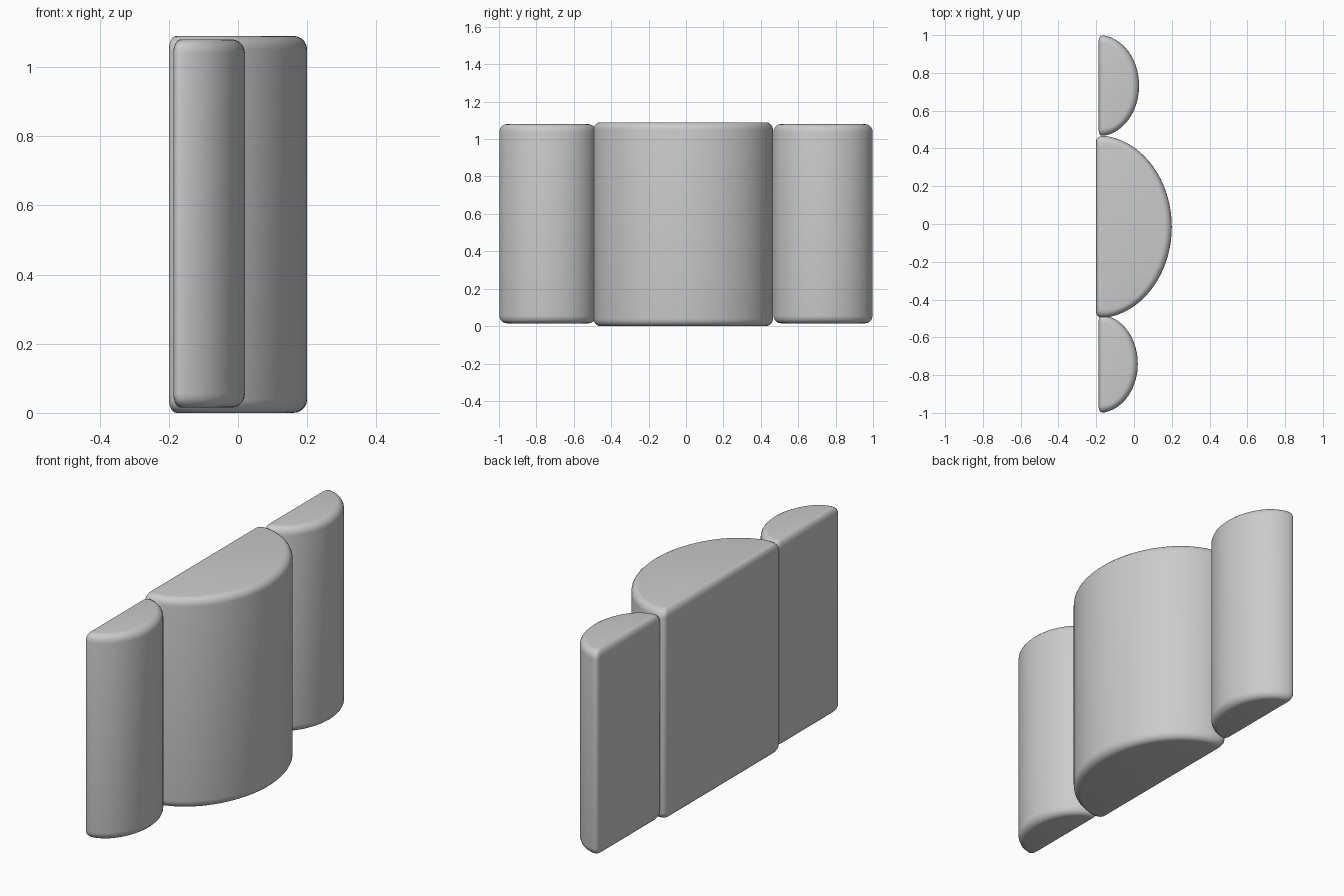
import bpy, bmesh, math

if "Cube" in bpy.data.objects:
    bpy.data.objects.remove(bpy.data.objects["Cube"])

def d_outline(x0, depth, yc, half, r):
    """Half-ellipse outline with a flat back and rounded back corners."""
    pts = []
    n, t0 = 36, math.radians(8)
    # curved front, from -y round to +y
    for i in range(n + 1):
        t = -math.pi / 2 + t0 + (math.pi - 2 * t0) * i / n
        pts.append((x0 + depth * math.cos(t), yc + half * math.sin(t)))
    # rounded corners onto the flat back
    rx = depth * math.sin(t0) * 0.6
    top = half * math.cos(t0)
    corner = [(rx * (1 - math.sin(a)), top - r * (1 - math.cos(a)))
              for a in (math.pi / 8 * k for k in range(5))]
    pts += [(x0 + u, yc + v) for u, v in corner]
    pts += [(x0 + u, yc - v) for u, v in reversed(corner)]
    return pts

def half_column(name, x0, x1, y0, y1, z0, z1, bevel=0.04, back=0.022):
    depth, half, yc = x1 - x0, (y1 - y0) / 2, (y0 + y1) / 2
    outline = d_outline(x0, depth, yc, half, 0.025)
    steps = 5
    prof = []  # (inset fraction, z)
    for k in range(steps + 1):
        a = math.pi / 2 * k / steps
        prof.append((1 - math.sin(a), z0 + bevel * (1 - math.cos(a))))
    prof += [(f, z0 + z1 - z) for f, z in reversed(prof)]
    bm = bmesh.new()
    rings = []
    for f, z in prof:
        sx = 1 - f * (bevel + back) / depth
        sy = 1 - f * bevel / half
        rings.append([bm.verts.new((x0 + f * back + (x - x0) * sx,
                                    yc + (y - yc) * sy, z)) for x, y in outline])
    n = len(outline)
    for lo, hi in zip(rings, rings[1:]):
        for i in range(n):
            j = (i + 1) % n
            bm.faces.new((lo[i], lo[j], hi[j], hi[i]))
    bm.faces.new(rings[-1])
    bm.faces.new(rings[0][::-1])
    bmesh.ops.remove_doubles(bm, verts=bm.verts, dist=1e-5)
    bmesh.ops.recalc_face_normals(bm, faces=bm.faces)
    me = bpy.data.meshes.new(name)
    bm.to_mesh(me)
    bm.free()
    ob = bpy.data.objects.new(name, me)
    bpy.context.collection.objects.link(ob)
    bpy.context.view_layer.objects.active = ob
    ob.select_set(True)
    bpy.ops.object.shade_smooth_by_angle(angle=math.radians(35))
    ob.select_set(False)

# large middle cushion and the two smaller side cushions
half_column("middle_cushion", -0.20, 0.20, -0.50, 0.47, 0.0, 1.09)
half_column("side_cushion_far", -0.187, 0.027, 0.465, 1.0, 0.015, 1.08)
half_column("side_cushion_near", -0.187, 0.02, -1.0, -0.48, 0.015, 1.08)
